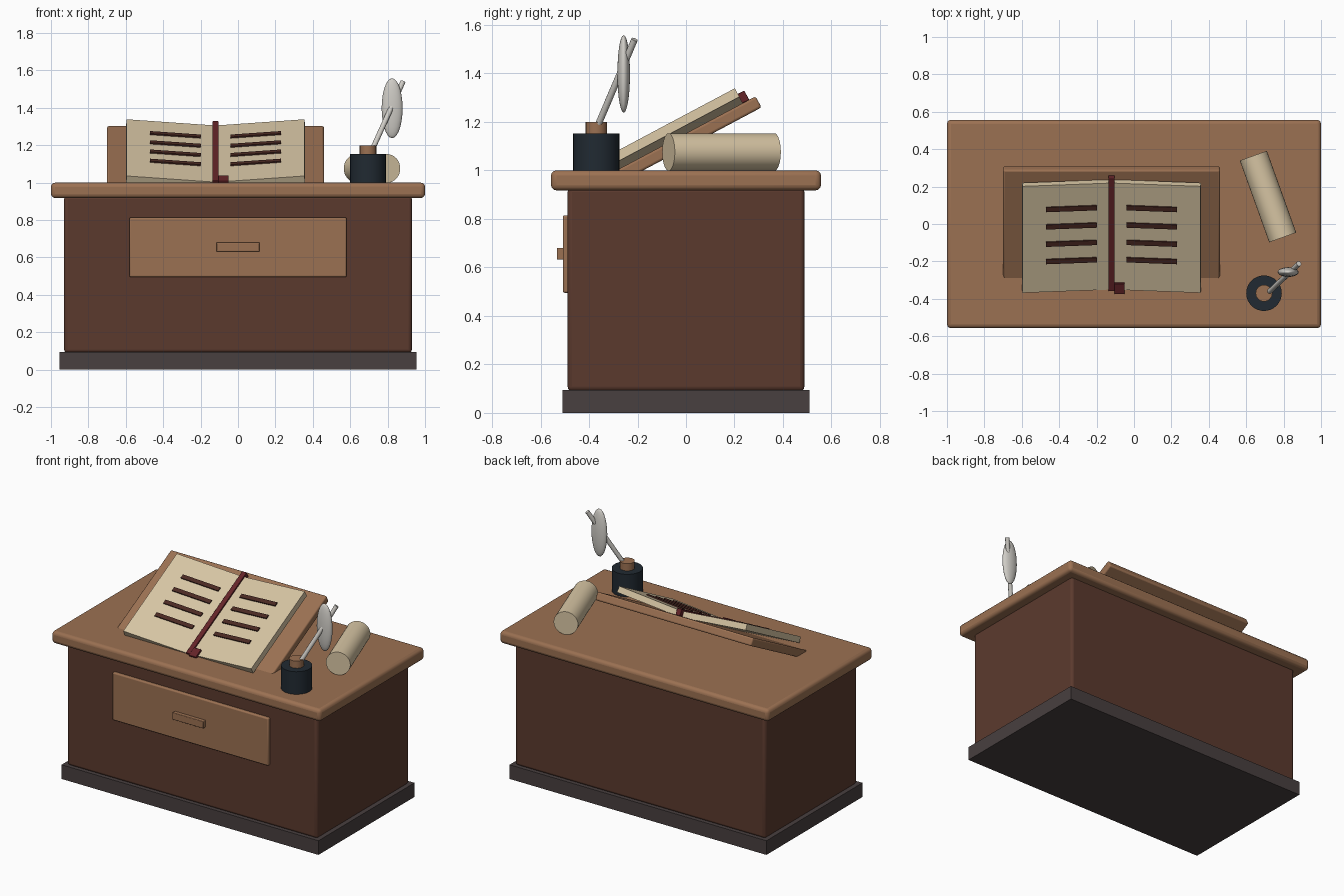
import bpy, math
from mathutils import Matrix, Vector

if "Cube" in bpy.data.objects:
    bpy.data.objects.remove(bpy.data.objects["Cube"])


def material(name, color):
    m = bpy.data.materials.new(name)
    m.diffuse_color = (*color, 1)
    m.use_nodes = True
    m.node_tree.nodes["Principled BSDF"].inputs["Base Color"].default_value = m.diffuse_color
    return m


WOOD = material("warm wood", (0.33, 0.165, 0.085))
DARK = material("dark wood", (0.105, 0.042, 0.027))
STONE = material("plinth grey", (0.065, 0.05, 0.05))
PAPER = material("parchment", (0.68, 0.56, 0.37))
RED = material("ribbon red", (0.13, 0.018, 0.022))
INK = material("ink lines", (0.07, 0.022, 0.016))
GLASS = material("inkwell blue", (0.015, 0.023, 0.032))
QUILL = material("feather white", (0.62, 0.6, 0.56))


def finish(name, mat, matrix, bevel=0):
    ob = bpy.context.object
    ob.name = name
    ob.matrix_world = matrix
    ob.data.materials.append(mat)
    if bevel:
        b = ob.modifiers.new("bevel", 'BEVEL')
        b.width, b.segments = bevel, 3
    bpy.ops.object.shade_smooth_by_angle(angle=math.radians(35))
    return ob


def box(name, mat, lo, hi, bevel=0, frame=Matrix()):
    """Box between two corners, given in the coordinates of frame."""
    lo, hi = Vector(lo), Vector(hi)
    bpy.ops.mesh.primitive_cube_add(size=1)
    size = hi - lo
    ob = bpy.context.object
    ob.data.transform(Matrix.Diagonal((*size, 1)))
    return finish(name, mat, frame @ Matrix.Translation((lo + hi) / 2), bevel)


def rod(name, mat, a, b, r, sides=32):
    """Cylinder from point a to point b."""
    a, b = Vector(a), Vector(b)
    bpy.ops.mesh.primitive_cylinder_add(vertices=sides, radius=r, depth=(b - a).length)
    turn = (b - a).to_track_quat('Z', 'Y').to_matrix().to_4x4()
    return finish(name, mat, Matrix.Translation((a + b) / 2) @ turn)


# desk
box("plinth", STONE, (-0.955, -0.51, 0), (0.955, 0.51, 0.095))
box("desk_body", DARK, (-0.93, -0.488, 0.09), (0.93, 0.488, 0.93), 0.018)
box("desk_top", WOOD, (-1, -0.557, 0.918), (1, 0.557, 1), 0.022)
box("drawer_front", WOOD, (-0.58, -0.508, 0.495), (0.58, -0.46, 0.815), 0.008)
box("drawer_handle", WOOD, (-0.115, -0.533, 0.632), (0.115, -0.50, 0.68), 0.004)

# sloped frame: x across, y up the slope, z out of the reading board
slope = Matrix.Translation((-0.12, 0, 1.153)) @ Matrix.Rotation(math.radians(28), 4, 'X')
box("reading_board", WOOD, (-0.58, -0.36, -0.052), (0.58, 0.325, 0), 0.01, slope)

# open book: two page slabs lifted at their outer edges, with written lines
for side, label in ((-1, "left"), (1, "right")):
    page = (slope @ Matrix.Translation((0, 0, 0.032))
            @ Matrix.Rotation(-side * math.radians(4.5), 4, 'Y'))
    xs = sorted((0, side * 0.477))
    box(label + "_page", PAPER, (xs[0], -0.38, -0.04), (xs[1], 0.265, 0), 0, page)
    xs = sorted((side * 0.08, side * 0.352))
    for i in range(4):
        y = 0.121 - i * 0.105
        box(f"{label}_line_{i + 1}", INK, (xs[0], y - 0.014, -0.005),
            (xs[1], y + 0.014, 0.008), 0, page)

# ribbon along the gutter, with its folded tail
box("ribbon", RED, (-0.017, -0.385, 0.0), (0.017, 0.295, 0.043), 0.003, slope)
box("ribbon_tail", RED, (0.015, -0.40, 0.0), (0.07, -0.335, 0.05), 0.003, slope)

# inkwell and quill
rod("inkwell", GLASS, (0.695, -0.37, 0.995), (0.695, -0.37, 1.152), 0.095)
rod("inkwell_neck", WOOD, (0.695, -0.37, 1.14), (0.695, -0.37, 1.2), 0.045, 16)
rod("quill_shaft", QUILL, (0.715, -0.37, 1.17), (0.882, -0.212, 1.54), 0.014, 12)
bpy.ops.mesh.primitive_uv_sphere_add(segments=24, ring_count=14, radius=1)
bpy.context.object.data.transform(Matrix.Diagonal((0.056, 0.026, 0.16, 1)))
finish("quill_feather", QUILL, Matrix.Translation((0.824, -0.257, 1.398)))

# rolled parchment
rod("scroll", PAPER, (0.638, 0.365, 1.076), (0.795, -0.072, 1.076), 0.077)
